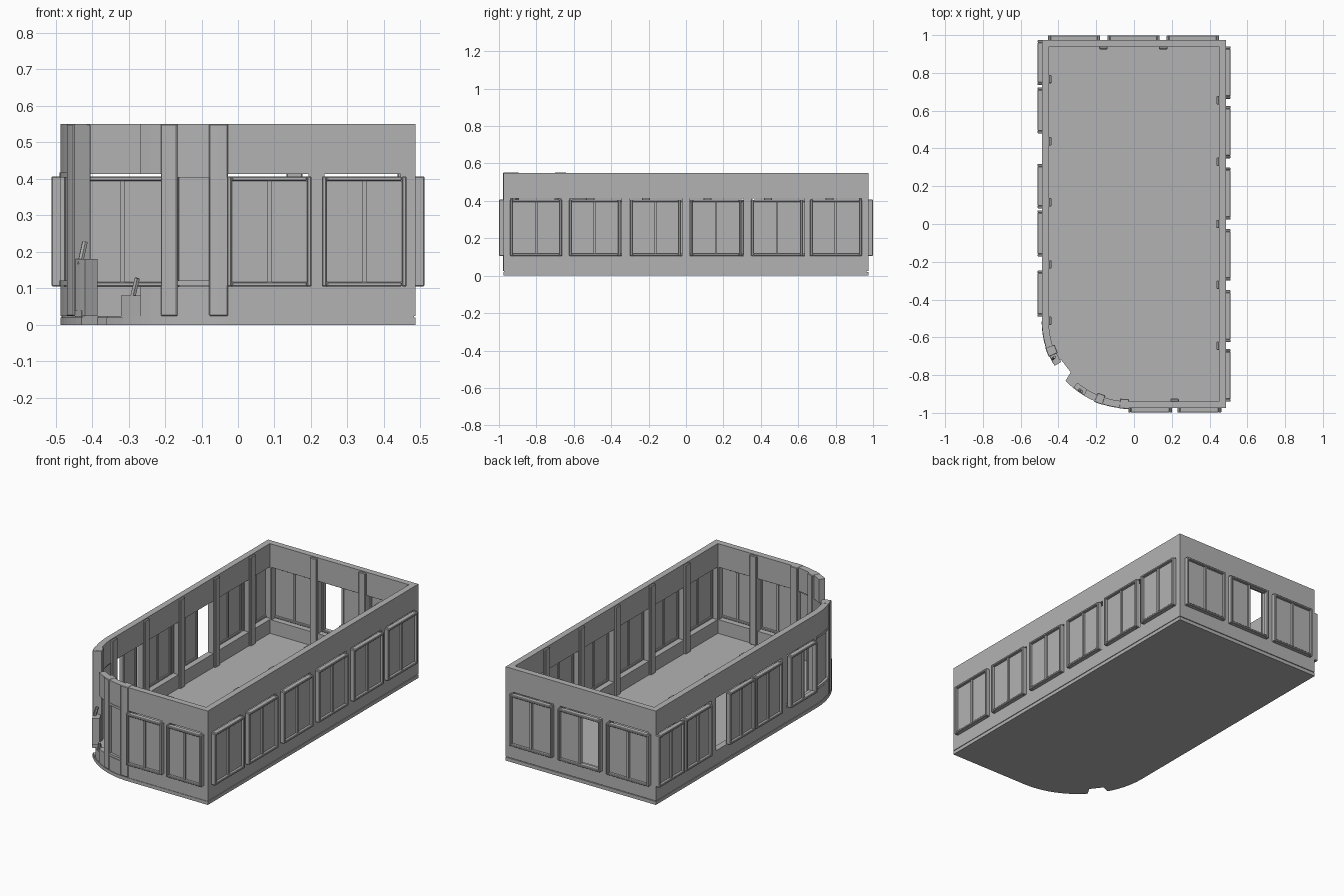
import bpy, bmesh, math
from mathutils import Vector

if "Cube" in bpy.data.objects:
    bpy.data.objects.remove(bpy.data.objects["Cube"])

grey = bpy.data.materials.new("concrete_grey")
grey.diffuse_color = (0.45, 0.45, 0.45, 1)
grey.use_nodes = True
grey.node_tree.nodes["Principled BSDF"].inputs["Base Color"].default_value = grey.diffuse_color

HX, HY = 0.487, 0.975            # outer wall faces
SILL, HEAD, BASE, TOP = 0.105, 0.413, 0.024, 0.55
CX, CY, R = -0.027, -0.515, 0.46  # rounded corner
THICK = 0.036
parts = {}


def prism(name, pts, z0, z1):
    """Extrude a flat outline upward into the named part."""
    bm = parts.setdefault(name, bmesh.new())
    face = bm.faces.new([bm.verts.new((x, y, z0)) for x, y in pts])
    new = bmesh.ops.extrude_face_region(bm, geom=[face])["geom"]
    for v in new:
        if isinstance(v, bmesh.types.BMVert):
            v.co.z = z1
    bmesh.ops.recalc_face_normals(bm, faces=bm.faces[:])


def block(name, side, u0, u1, d0, d1, z0, z1):
    """Box on a wall: u runs along it, d is distance out from its face."""
    if side in ("left", "right"):
        s = 1 if side == "right" else -1
        pts = [(s * (HX + d), u) for d, u in ((d0, u0), (d1, u0), (d1, u1), (d0, u1))]
    else:
        s = 1 if side == "back" else -1
        pts = [(u, s * (HY + d)) for d, u in ((d0, u0), (d1, u0), (d1, u1), (d0, u1))]
    prism(name, pts, z0, z1)


def arc(a0, a1, r, step=4):
    n = max(1, round(abs(a1 - a0) / step))
    return [(CX + r * math.cos(math.radians(a0 + (a1 - a0) * i / n)),
             CY + r * math.sin(math.radians(a0 + (a1 - a0) * i / n))) for i in range(n + 1)]


def curved(name, a0, a1, r0, r1, z0, z1):
    prism(name, arc(a0, a1, r1) + arc(a1, a0, r0), z0, z1)


def window(side, a, b, missing=None):
    """Double casement with frame, mullion and panes; one pane may be missing."""
    z0, z1, w = SILL, 0.407, 0.013
    m = (a + b) / 2
    for u in (a, b - w):
        block("window_frames", side, u, u + w, -0.006, 0.024, z0, z1)
    for z in (z0, z1 - w):
        block("window_frames", side, a + w, b - w, -0.006, 0.024, z, z + w)
    block("window_mullions", side, m - w / 2, m + w / 2, -0.004, 0.018, z0 + w, z1 - w)
    for i, (p, q) in enumerate(((a + w, m - w / 2), (m + w / 2, b - w))):
        if i != missing:
            block("window_panes", side, p, q, 0.002, 0.008, z0 + w, z1 - w)


# Floor slab with the broken notch in its rounded corner
floor = [(HX, -HY), (HX, HY), (-HX, HY)] + arc(180, 209, R)
floor += [(-0.385, -0.72), (-0.335, -0.785), (-0.362, -0.83)] + arc(227, 270, R)
prism("floor_slab", floor, 0, 0.02)
inset = [(CX + (x - CX) * 0.992, CY + (y - CY) * 0.994) for x, y in floor]
prism("floor_joint", inset, 0.02, BASE)

# Straight walls: span, pier centres, end-pier edges
walls = {
    "right": (-HY, HY, (-0.645, -0.322, 0, 0.33, 0.655), (-0.937, 0.937)),
    "left": (CY, HY, (-0.214, 0.115, 0.438, 0.767), (-0.492, 0.95)),
    "back": (-HX + THICK, HX - THICK, (-0.162, 0.155), (-0.44, 0.44)),
    "front": (CX, HX - THICK, (0.215,), (CX, 0.445)),
}
for side, (u0, u1, piers, ends) in walls.items():
    block("lower_walls", side, u0, u1, -THICK, 0, BASE, SILL)
    block("upper_walls", side, u0, u1, -THICK, 0, HEAD, TOP)
    spans = [(c - 0.022, c + 0.022) for c in piers]
    for a, b in spans:
        block("pilasters", side, a, b, -THICK - 0.014, -THICK, BASE, TOP - 0.004)
    for a, b in spans + [(u0, ends[0]), (ends[1], u1)]:
        if b - a > 0.001:
            block("wall_piers", side, a, b, -THICK, 0, SILL, HEAD)
block("pilasters", "left", -0.535, -0.49, -THICK - 0.014, -THICK, BASE, TOP - 0.004)

# Windows on every side
for a, b in ((-0.94, -0.663), (-0.625, -0.35), (-0.3, -0.027),
             (0.023, 0.298), (0.348, 0.625), (0.663, 0.94)):
    window("right", a, b)
for a, b, gone in ((-0.49, -0.247, 0), (-0.172, 0.072, None), (0.083, 0.318, None),
                   (0.48, 0.723, None), (0.735, 0.974, None)):
    window("left", a, b, gone)
for a, b, gone in ((-0.455, -0.18, None), (-0.14, 0.135, 0), (0.173, 0.45, None)):
    window("back", a, b, gone)
for a, b in ((-0.03, 0.202), (0.23, 0.462)):
    window("front", a, b)

# Rounded corner: bands, posts, sills and recessed panels on both sides of the gap
for a0, a1 in ((180, 204), (238.5, 270)):
    curved("curved_lower_wall", a0, a1, R - THICK, R, BASE, SILL)
    curved("curved_upper_wall", a0, a1, R - THICK, R, HEAD, TOP)
for a0, a1 in ((197.5, 204), (246.5, 252.5), (263.5, 270)):
    curved("curved_posts", a0, a1, R - THICK - 0.012, R + 0.004, BASE, TOP + 0.001)
for a0, a1 in ((180, 197.5), (252.5, 263.5)):
    curved("curved_panels", a0, a1, R - 0.022, R - 0.012, SILL, HEAD)
    for z in (0.108, 0.404):
        curved("curved_sills", a0, a1, R - 0.03, R + 0.002, z, z + 0.014)

# Broken stumps and bent bars at the gap
curved("tall_stump", 204, 211, R - 0.042, R - 0.002, BASE, 0.18)
curved("short_stump", 230, 238.5, R - THICK, R - 0.004, BASE, 0.08)
curved("stump_footing", 204, 209, R - THICK, R, BASE - 0.002, 0.04)


def bar(name, p, q, radius):
    p, q = Vector(p), Vector(q)
    bpy.ops.mesh.primitive_cylinder_add(vertices=6, radius=radius, depth=(q - p).length,
                                        location=(p + q) / 2,
                                        rotation=(q - p).to_track_quat("Z", "Y").to_euler())
    bpy.context.object.name = name
    bpy.context.object.data.materials.append(grey)


bar("tall_bent_bar", (-0.433, -0.715, 0.165), (-0.419, -0.705, 0.228), 0.008)
bar("short_bent_bar", (-0.29, -0.878, 0.07), (-0.276, -0.886, 0.128), 0.008)

# Turn every collected part into an object
for name, bm in parts.items():
    mesh = bpy.data.meshes.new(name)
    bm.to_mesh(mesh)
    bm.free()
    mesh.materials.append(grey)
    obj = bpy.data.objects.new(name, mesh)
    bpy.context.collection.objects.link(obj)
    if name in ("window_frames", "pilasters", "curved_posts"):
        bev = obj.modifiers.new("soft_edges", "BEVEL")
        bev.width, bev.segments = 0.003, 1
